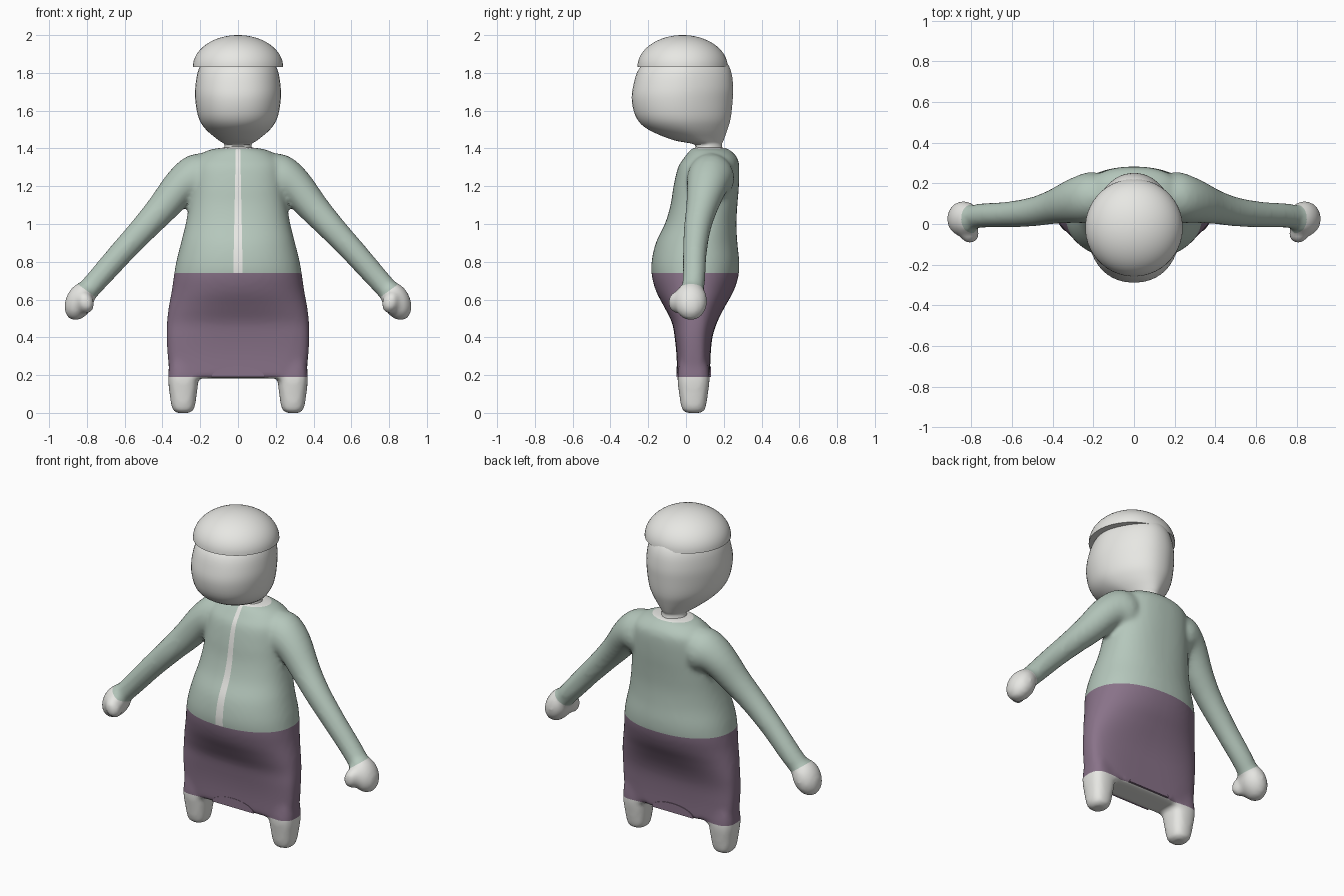
import bpy, bmesh, math
from mathutils import Vector, Matrix

old = bpy.data.objects.get("Cube")
if old:
    bpy.data.objects.remove(old, do_unlink=True)


def material(name, rgb):
    m = bpy.data.materials.new(name)
    m.use_nodes = True
    color = (*rgb, 1)
    m.diffuse_color = color
    m.node_tree.nodes["Principled BSDF"].inputs["Base Color"].default_value = color
    return m


PALE = material("pale_grey", (0.8, 0.8, 0.77))
GREEN = material("sage_green", (0.46, 0.57, 0.50))
PURPLE = material("dusty_purple", (0.25, 0.17, 0.25))


def dense(rows, steps=4):
    """Smoothly interpolate rows of numbers."""
    out = []
    for i in range(len(rows) - 1):
        a, b, c, d = (rows[min(max(j, 0), len(rows) - 1)] for j in range(i - 1, i + 3))
        for k in range(steps):
            t = k / steps
            out.append([q + t * ((r - p) / 2 + t * ((p - 2.5 * q + 2 * r - s / 2)
                        + t * (s - p + 3 * (q - r)) / 2))
                        for p, q, r, s in zip(a, b, c, d)])
    return out + [list(rows[-1])]


def loft(bm, rings, n=48, back_taper=0):
    """Skin rings given as (centre, u axis, v axis, squareness)."""
    loops = []
    for centre, u, v, power in rings:
        loop = []
        for i in range(n):
            a = 2 * math.pi * (i + 0.5) / n
            c, s = math.cos(a), math.sin(a)
            x = math.copysign(abs(c) ** (2 / power), c)
            y = math.copysign(abs(s) ** (2 / power), s)
            loop.append(bm.verts.new(centre + u * x * (1 - back_taper * max(y, 0)) + v * y))
        loops.append(loop)
    for a, b in zip(loops, loops[1:]):
        for i in range(n):
            j = (i + 1) % n
            bm.faces.new((a[i], a[j], b[j], b[i]))
    bm.faces.new(loops[0][::-1])
    bm.faces.new(loops[-1])


def upright(rows, x=0):
    """Rows of height, half width, front y, back y, squareness."""
    return [(Vector((x, (f + b) / 2, z)), Vector((w, 0, 0)),
             Vector((0, (b - f) / 2, 0)), p) for z, w, f, b, p in dense(rows)]


def finish(bm, name, mats):
    bmesh.ops.recalc_face_normals(bm, faces=bm.faces)
    me = bpy.data.meshes.new(name)
    bm.to_mesh(me)
    bm.free()
    for m in mats:
        me.materials.append(m)
    me.shade_smooth()
    me.set_sharp_from_angle(angle=math.radians(45))
    ob = bpy.data.objects.new(name, me)
    bpy.context.collection.objects.link(ob)
    return ob


# Torso and skirt volume
bm = bmesh.new()
loft(bm, upright([
    (0.183, 0.36, -0.047, 0.127, 4), (0.3, 0.372, -0.05, 0.13, 3.6),
    (0.4, 0.378, -0.06, 0.14, 3.2), (0.48, 0.376, -0.075, 0.165, 2.8),
    (0.56, 0.367, -0.115, 0.205, 2.4), (0.64, 0.352, -0.157, 0.25, 2.2),
    (0.72, 0.34, -0.18, 0.277, 2.2), (0.8, 0.327, -0.182, 0.282, 2.2),
    (0.9, 0.302, -0.16, 0.272, 2.2), (1.0, 0.277, -0.112, 0.267, 2.3),
    (1.1, 0.26, -0.082, 0.272, 2.4), (1.2, 0.25, -0.066, 0.28, 2.4),
    (1.3, 0.24, -0.042, 0.282, 2.4), (1.35, 0.215, -0.01, 0.272, 2.3),
    (1.39, 0.16, 0.02, 0.235, 2), (1.405, 0.08, 0.04, 0.2, 2)]))

# Legs, arms and hands, one set on each side
for s in (1, -1):
    loft(bm, upright([
        (0.0, 0.035, 0.0, 0.08, 2.4), (0.02, 0.058, -0.022, 0.102, 2.5),
        (0.1, 0.072, -0.036, 0.116, 2.6), (0.19, 0.08, -0.045, 0.125, 2.8),
        (0.3, 0.07, -0.03, 0.11, 2.8)], s * 0.29), 32)
    path = dense([
        (0.12, 0.13, 1.25, 0.12, 0.11), (0.22, 0.13, 1.24, 0.13, 0.125),
        (0.30, 0.115, 1.2, 0.1, 0.11), (0.40, 0.085, 1.085, 0.083, 0.085),
        (0.5, 0.06, 0.975, 0.072, 0.072), (0.62, 0.047, 0.845, 0.065, 0.063),
        (0.74, 0.042, 0.71, 0.06, 0.06), (0.82, 0.03, 0.62, 0.056, 0.06)])
    rings = []
    for i, (x, y, z, r, ry) in enumerate(path):
        p, q = path[max(i - 1, 0)], path[min(i + 1, len(path) - 1)]
        across = Vector((p[2] - q[2], 0, q[0] - p[0])).normalized()
        across.x *= s
        rings.append((Vector((s * x, y, z)), across * r, Vector((0, ry, 0)), 2))
    loft(bm, rings, 32)
    for spot, size, turn in (((0.838, 0.025, 0.592), (0.074, 0.088, 0.108), -0.45),
                             ((0.808, -0.045, 0.585), (0.045, 0.05, 0.06), 0.3)):
        place = (Matrix.Translation((s * spot[0], spot[1], spot[2]))
                 @ Matrix.Rotation(s * turn, 4, 'Y') @ Matrix.Diagonal((*size, 1)))
        bmesh.ops.create_uvsphere(bm, u_segments=24, v_segments=16, radius=1, matrix=place)

# Blend the volumes into one soft surface
body = finish(bm, "body", [])
remesh = body.modifiers.new("blend", 'REMESH')
remesh.mode = 'VOXEL'
remesh.voxel_size = 0.014
soft = body.modifiers.new("soften", 'SMOOTH')
soft.factor = 0.5
soft.iterations = 7
graph = bpy.context.evaluated_depsgraph_get()
blended = bpy.data.meshes.new_from_object(body.evaluated_get(graph))
bm = bmesh.new()
bm.from_mesh(blended)
bpy.data.objects.remove(body, do_unlink=True)

# Cut clean colour borders: hem, waist, collar, front stripe and cuffs
HEM, WAIST, COLLAR = 0.19, 0.74, 1.398
cuff, cuff_dir = Vector((0.805, 0, 0.65)), Vector((0.59, 0, -0.81))
cuts = [((0, 0, z), (0, 0, 1)) for z in (HEM, WAIST, COLLAR)]
for s in (1, -1):
    cuts.append(((s * 0.025, 0, WAIST), (s, 0, 0.02)))
    cuts.append(((s * cuff.x, 0, cuff.z), (s * cuff_dir.x, 0, cuff_dir.z)))
for co, no in cuts:
    bmesh.ops.bisect_plane(bm, geom=bm.verts[:] + bm.edges[:] + bm.faces[:],
                           plane_co=co, plane_no=no, dist=0.0001)
for f in bm.faces:
    c = f.calc_center_median()
    side = Vector((abs(c.x), 0, c.z))
    if side.x > 0.5:
        f.material_index = 0 if (side - cuff).dot(cuff_dir) > 0 else 1
    elif c.z < HEM or c.z > COLLAR:
        f.material_index = 0
    elif c.z < WAIST:
        f.material_index = 2
    else:
        stripe = side.x < 0.025 - 0.02 * (c.z - WAIST) and c.y < 0.1
        f.material_index = 0 if stripe else 1
finish(bm, "body", [PALE, GREEN, PURPLE])

# Small arched fold in the hem, front and back
bm = bmesh.new()
arch = [bm.verts.new((0.14 * math.cos(a), -0.05, HEM + 0.055 * math.sin(a)))
        for a in (math.pi * i / 20 for i in range(21))]
face = bm.faces.new(arch)
sweep = bmesh.ops.extrude_face_region(bm, geom=[face])
bmesh.ops.translate(bm, vec=(0, 0.182, 0),
                    verts=[v for v in sweep["geom"] if isinstance(v, bmesh.types.BMVert)])
finish(bm, "hem_fold", [PURPLE])

# Head with neck
bm = bmesh.new()
loft(bm, upright([
    (1.38, 0.085, 0.03, 0.2, 2), (1.42, 0.072, 0.045, 0.19, 2),
    (1.445, 0.105, -0.07, 0.2, 2), (1.5, 0.17, -0.2, 0.22, 2.1),
    (1.56, 0.208, -0.262, 0.237, 2.2), (1.65, 0.226, -0.287, 0.247, 2.2),
    (1.73, 0.226, -0.28, 0.25, 2.2), (1.82, 0.208, -0.25, 0.235, 2.1),
    (1.88, 0.16, -0.18, 0.19, 2), (1.93, 0.06, -0.08, 0.08, 2)]), back_taper=0.2)
finish(bm, "head", [PALE])

# Domed cap with a flat underside
bm = bmesh.new()
dome = []
for i in range(17):
    a = math.pi / 2 * i / 16
    r = 0.24 * max(math.cos(a), 0.004)
    dome.append((Vector((0, -0.018, 1.83 + 0.17 * math.sin(a))),
                 Vector((r, 0, 0)), Vector((0, r, 0)), 2))
loft(bm, dome)
finish(bm, "cap", [PALE])
